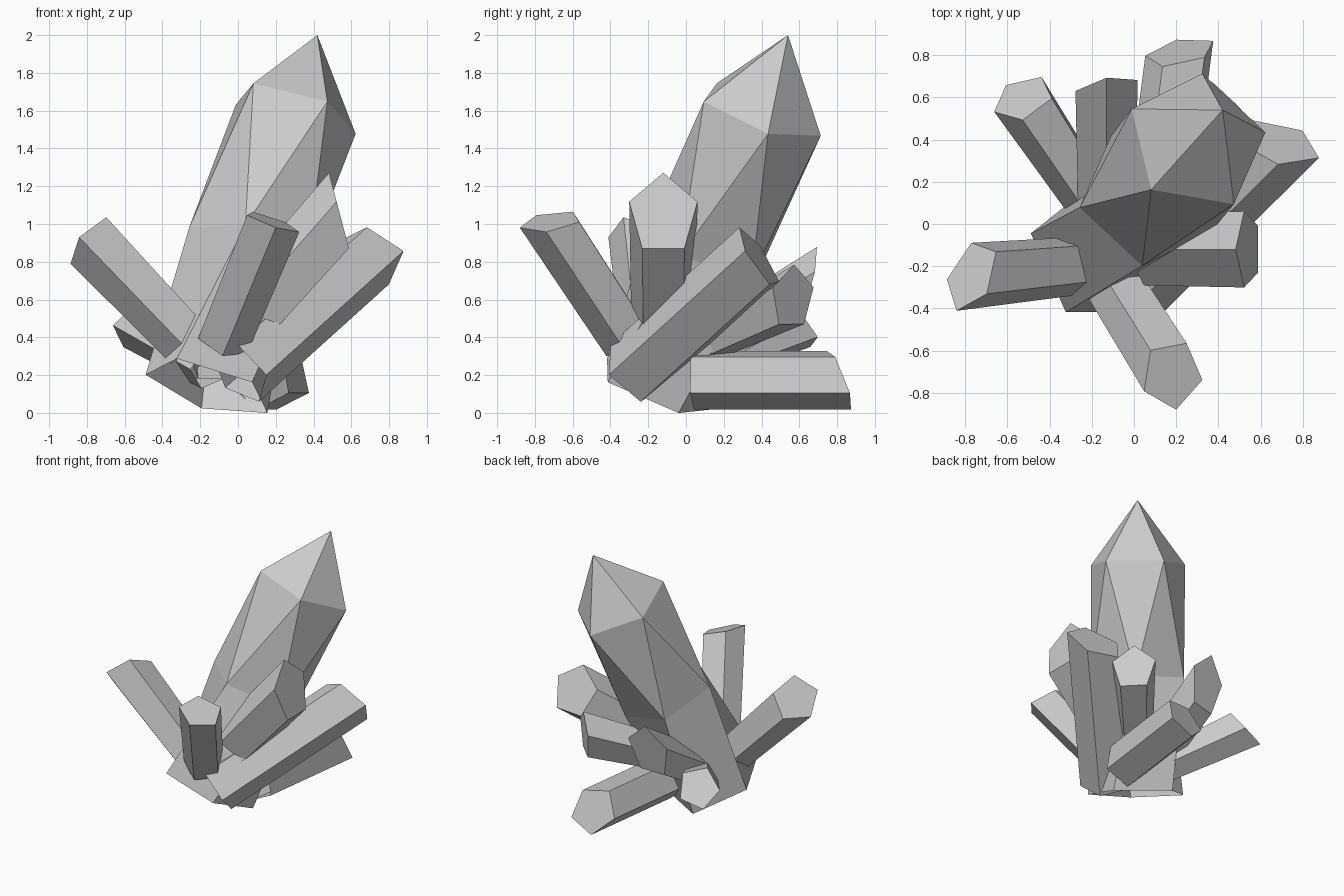
import bpy, bmesh
from math import cos, sin, pi
from mathutils import Vector as V

if "Cube" in bpy.data.objects:
    bpy.data.objects.remove(bpy.data.objects["Cube"])

SIDES = 5


def frame(axis, hint):
    """Two directions across the axis; the first points toward the hint."""
    a = axis.normalized()
    h = V(hint)
    u = (h - a * h.dot(a)).normalized()
    return a, u, a.cross(u)


def offsets(u, w, r, turn=0.0):
    return [r * (cos(2 * pi * (i + turn) / SIDES) * u + sin(2 * pi * (i + turn) / SIDES) * w)
            for i in range(SIDES)]


def add_object(name, points, faces):
    mesh = bpy.data.meshes.new(name)
    mesh.from_pydata(points, [], faces)
    mesh.update()
    bpy.context.collection.objects.link(bpy.data.objects.new(name, mesh))


def shard(name, start, end, r0, r1, hint, cut):
    """Five-sided prism, open at its root, outer end sliced by a slanted plane."""
    s, e, n = V(start), V(end), V(cut)
    a, u, w = frame(e - s, hint)
    pts = [s + o for o in offsets(u, w, r0)]
    pts += [e + o - a * (o.dot(n) / a.dot(n)) for o in offsets(u, w, r1)]
    faces = [list(range(SIDES, 2 * SIDES))]
    for i in range(SIDES):
        j = (i + 1) % SIDES
        faces.append([i, j, SIDES + j, SIDES + i])
    add_object(name, pts, faces)


# main leaning crystal: open base, twisted middle ring, shoulder ring and point
base, shoulder, tip = V((-.155, -.145, .135)), V((.298, .39, 1.594)), V((.42, .54, 2.0))
a, u, w = frame(shoulder - base, (-.21, -.22, .16))
pts = [base + o for o in offsets(u, w, .355, .15)]
pts += [V((.064, .122, .867)) + o for o in offsets(u, w, .345, .5)]
pts += [shoulder + o for o in offsets(u, w, .348)] + [tip]
faces = []
for i in range(SIDES):
    j = (i + 1) % SIDES
    faces += [[i, j, 5 + j, 5 + i], [5 + i, 10 + j, 10 + i],
              [5 + i, 5 + j, 10 + j], [10 + i, 10 + j, 15]]
add_object("main_crystal", pts, faces)

# smaller crystals around it: start, end, radii, corner direction, end-cut normal
shard("left_crystal", (-.25, -.195, .36), (-.77, -.245, .905), .145, .165,
      (-.02, -.165, -.03), (-.67, .38, .62))
shard("front_crystal", (-.08, -.30, .38), (.18, -.715, 1.012), .145, .155,
      (0, -1, -.6), (.35, -.15, 1))
shard("right_crystal", (.01, -.28, .215), (.68, .385, .82), .19, .19,
      (.14, -.13, -.015), (.23, .93, .58))
shard("upright_crystal", (.09, -.12, .54), (.54, -.12, 1.05), .18, .19,
      (-.75, 0, .66), (.95, 0, .25))
shard("back_left_crystal", (-.15, .03, .24), (-.525, .595, .47), .12, .15,
      (-.3, -.3, 1), (-.35, .7, .6))
shard("low_back_crystal", (.12, .04, .18), (.22, .815, .18), .165, .165,
      (.16, 0, -.08), (-.15, .93, .35))
shard("back_right_crystal", (.03, .06, .36), (.475, .565, .61), .12, .16,
      (-.2, -.2, 1), (.7, .7, -.05))
shard("back_crystal", (-.13, 0, .28), (-.13, .64, .665), .14, .155,
      (0, -.4, 1), (-.15, 1, -.25))
